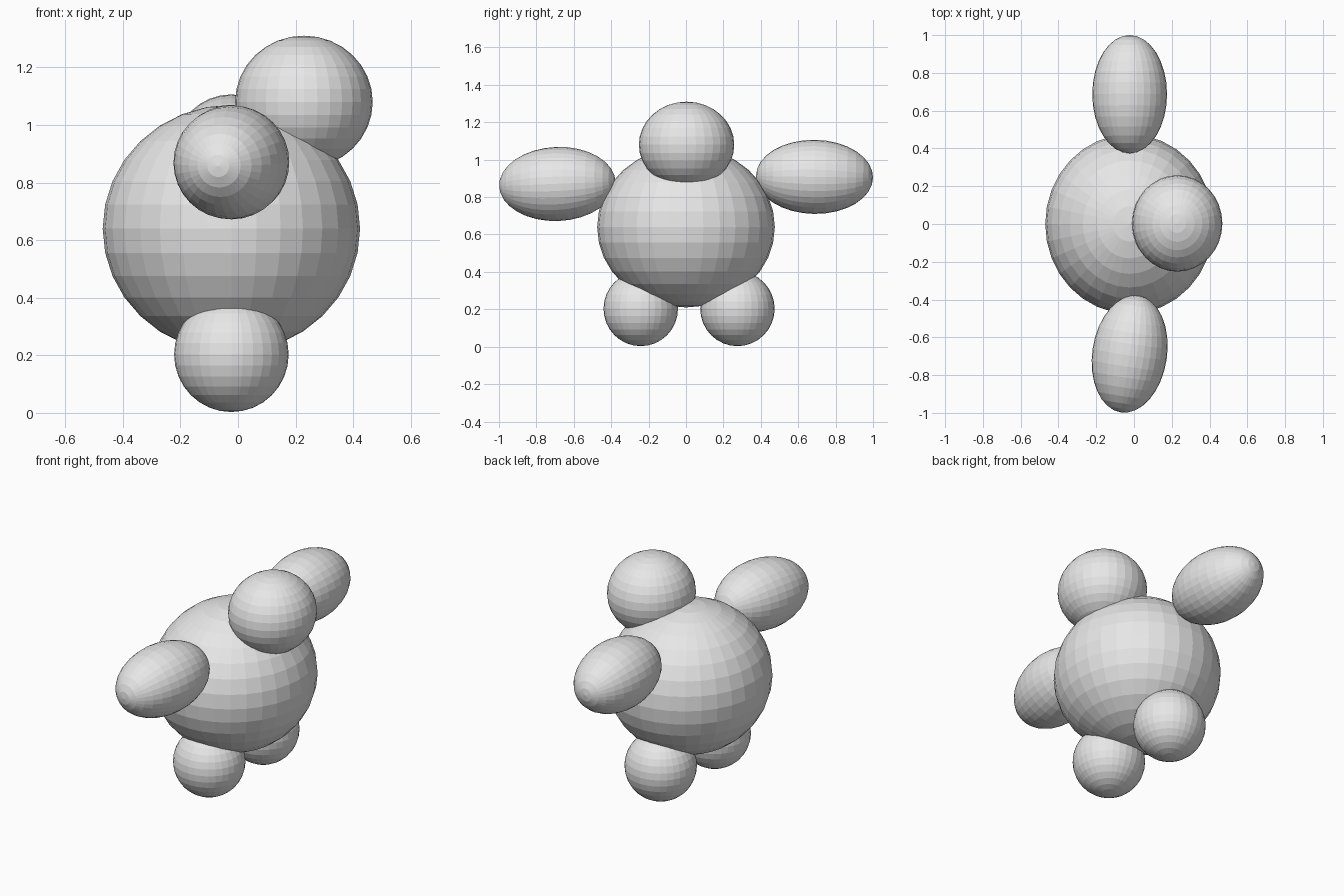
import bpy
from mathutils import Vector

if "Cube" in bpy.data.objects:
    bpy.data.objects.remove(bpy.data.objects["Cube"])

grey = bpy.data.materials.new("light_grey")
grey.diffuse_color = (0.8, 0.8, 0.8, 1)
grey.use_nodes = True
grey.node_tree.nodes["Principled BSDF"].inputs["Base Color"].default_value = grey.diffuse_color


def ellipsoid(name, centre, radii, axis=(0, 0, 1)):
    """Flat-faced ball whose pole points along axis."""
    bpy.ops.mesh.primitive_uv_sphere_add(segments=32, ring_count=16, radius=1, location=centre)
    ob = bpy.context.object
    ob.name = name
    ob.scale = radii
    if axis != (0, 0, 1):
        ob.rotation_euler = Vector(axis).to_track_quat('Z', 'Y').to_euler()
    ob.data.materials.append(grey)
    return ob


# Body and head, slightly squashed balls
ellipsoid("body", (-0.023, 0, 0.64), (0.447, 0.475, 0.43))
ellipsoid("head", (0.229, 0.003, 1.08), (0.239, 0.255, 0.23))

# Round feet
for name, y in (("foot_front", -0.242), ("foot_back", 0.275)):
    ellipsoid(name, (-0.023, y, 0.203), (0.199, 0.199, 0.2))

# Egg-shaped arms reaching outward
ellipsoid("arm_front", (-0.023, -0.688, 0.87), (0.198, 0.198, 0.313), (-0.15, -1, -0.04))
ellipsoid("arm_back", (-0.023, 0.687, 0.908), (0.198, 0.198, 0.313), (0, 1, -0.015))
